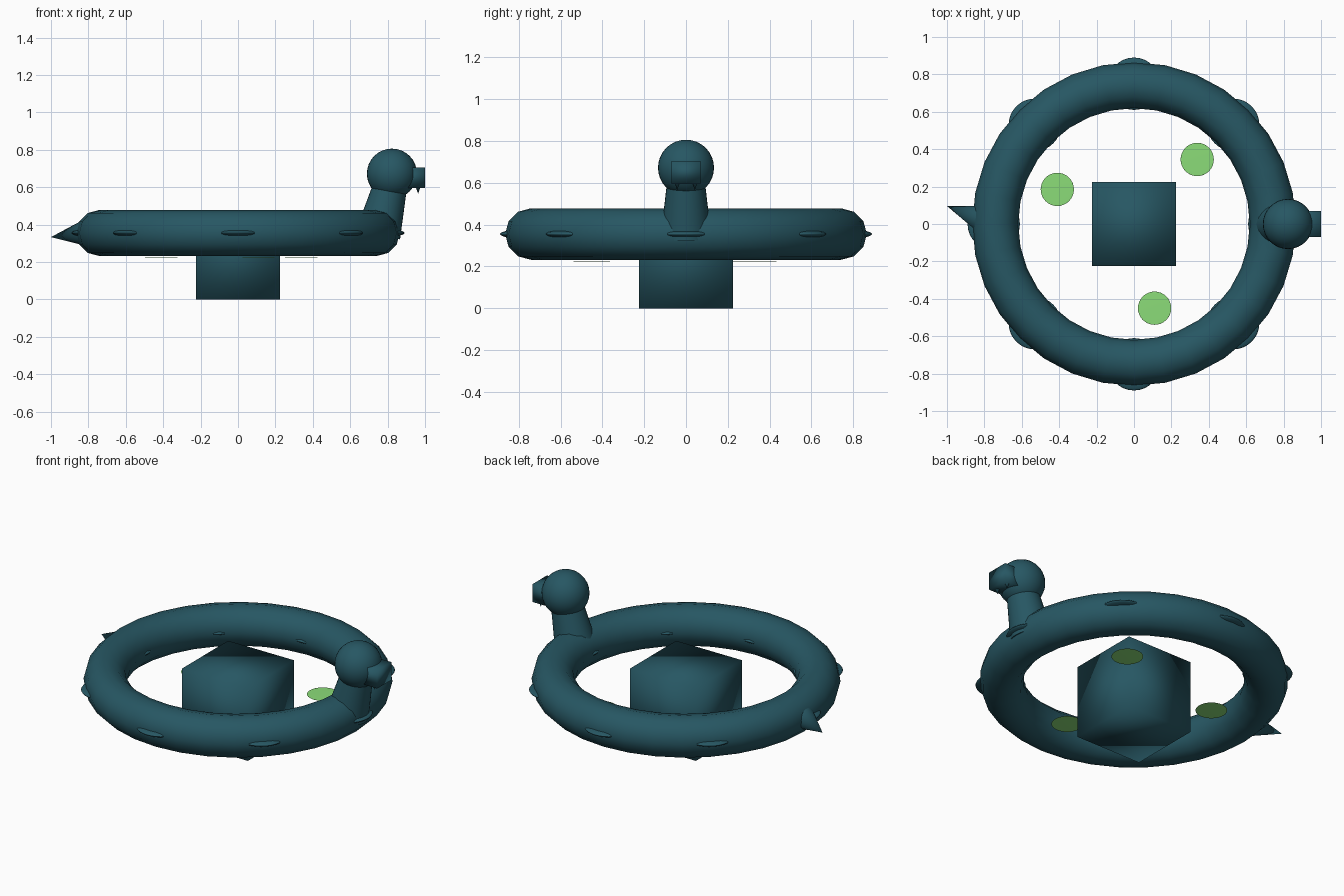
import bpy, math
from mathutils import Vector

if "Cube" in bpy.data.objects:
    bpy.data.objects.remove(bpy.data.objects["Cube"])


def material(name, rgb):
    m = bpy.data.materials.new(name)
    m.diffuse_color = (*rgb, 1)
    m.use_nodes = True
    m.node_tree.nodes["Principled BSDF"].inputs["Base Color"].default_value = m.diffuse_color
    return m


TEAL = material("deep_teal", (0.02, 0.095, 0.125))
GREEN = material("light_green", (0.26, 0.72, 0.19))


def finish(name, mat, scale=(1, 1, 1), sharp=None):
    ob = bpy.context.object
    ob.name = name
    ob.scale = scale
    ob.data.materials.append(mat)
    if sharp is None:
        bpy.ops.object.shade_smooth()
    else:
        bpy.ops.object.shade_smooth_by_angle(angle=math.radians(sharp))
    return ob


def ball(name, mat, loc, radii):
    bpy.ops.mesh.primitive_uv_sphere_add(segments=32, ring_count=16, radius=1, location=loc)
    return finish(name, mat, radii)


def cone(name, mat, start, end, r1, r2):
    a, b = Vector(start), Vector(end)
    bpy.ops.mesh.primitive_cone_add(
        vertices=32, radius1=r1, radius2=r2, depth=(b - a).length, location=(a + b) / 2,
        rotation=(b - a).to_track_quat('Z', 'Y').to_euler())
    return finish(name, mat, sharp=40)


def box(name, mat, loc, size):
    bpy.ops.mesh.primitive_cube_add(size=1, location=loc)
    return finish(name, mat, size)


# Ring-shaped body
bpy.ops.mesh.primitive_torus_add(major_segments=32, minor_segments=12,
                                 major_radius=0.742, minor_radius=0.123,
                                 location=(0, 0, 0.355))
finish("ring_body", TEAL)

# Flat scales poking through the ring
for i in range(8):
    a = i * math.pi / 4
    ball(f"scale_{i + 1}", TEAL, (0.75 * math.cos(a), 0.75 * math.sin(a), 0.355),
         (0.14, 0.14, 0.024))

# Central block
box("center_block", TEAL, (0, 0, 0.225), (0.45, 0.45, 0.45))

# Paper-thin round pads
for i, (x, y) in enumerate([(0.338, 0.345), (-0.41, 0.185), (0.11, -0.45)]):
    ball(f"pad_{i + 1}", GREEN, (x, y, 0.225), (0.089, 0.089, 0.001))

# Neck, head and snout
cone("neck", TEAL, (0.75, 0, 0.35), (0.815, 0, 0.61), 0.12, 0.09)
ball("head", TEAL, (0.823, 0, 0.672), (0.134, 0.134, 0.134))
box("snout", TEAL, (0.93, 0, 0.65), (0.14, 0.14, 0.11))

# Fangs below the snout
for side in (-1, 1):
    cone(f"fang_{'left' if side > 0 else 'right'}", TEAL,
         (0.963, side * 0.042, 0.61), (0.963, side * 0.042, 0.565), 0.016, 0)

# Pointed tail
cone("tail", TEAL, (-0.78, 0.015, 0.36), (-1.0, 0.096, 0.333), 0.085, 0)
